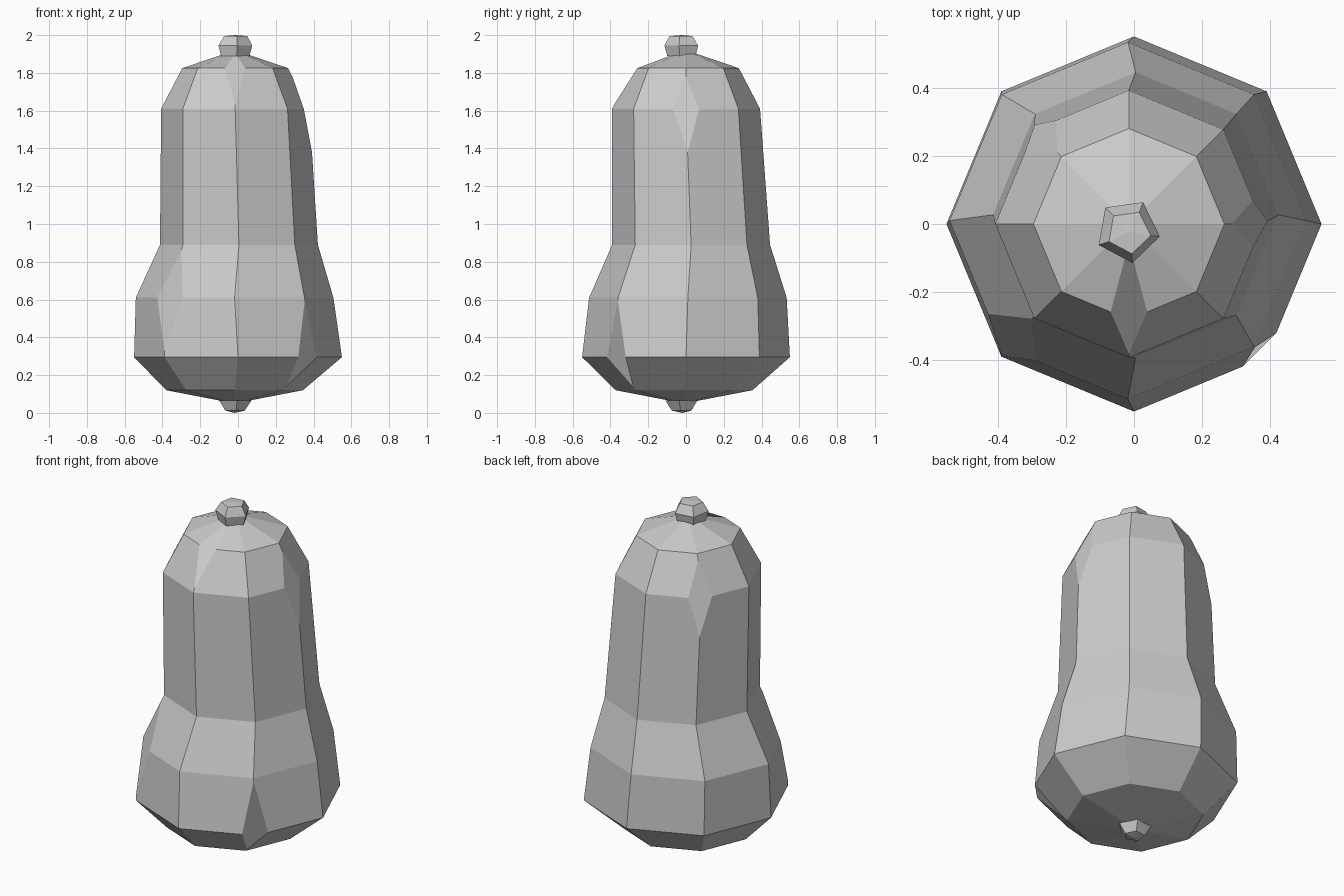
import bpy, bmesh, math
from mathutils import Vector

if "Cube" in bpy.data.objects:
    bpy.data.objects.remove(bpy.data.objects["Cube"])


def lathe(bm, sides, turn, rings, bottom, top):
    """Stack rings (cx, cy, z, radius) and close them with a fan at each end."""
    rows = []
    for cx, cy, z, r in rings:
        row = []
        for i in range(sides):
            a = turn + math.tau * i / sides
            row.append(bm.verts.new((cx + r * math.cos(a), cy + r * math.sin(a), z)))
        rows.append(row)
    for lo, hi in zip(rows, rows[1:]):
        for i in range(sides):
            j = (i + 1) % sides
            bm.faces.new((lo[i], lo[j], hi[j], hi[i]))
    b, t = bm.verts.new(bottom), bm.verts.new(top)
    for i in range(sides):
        j = (i + 1) % sides
        bm.faces.new((b, rows[0][j], rows[0][i]))
        bm.faces.new((t, rows[-1][i], rows[-1][j]))
    return rows


def chip(bm, v, side, down, up):
    """Cut a corner off, using a different depth along each kind of edge."""
    cuts = set()
    for e in list(v.link_edges):
        dz = e.other_vert(v).co.z - v.co.z
        f = side if abs(dz) < 0.01 else (up if dz > 0 else down)
        cuts.add(bmesh.utils.edge_split(e, v, f)[1])
    for f in list(v.link_faces):
        a, b = [w for w in f.verts if w in cuts]
        bmesh.utils.face_split(f, a, b)
    bmesh.ops.dissolve_verts(bm, verts=[v])


def finish(bm, name):
    bmesh.ops.recalc_face_normals(bm, faces=bm.faces)
    me = bpy.data.meshes.new(name)
    bm.to_mesh(me)
    bm.free()
    ob = bpy.data.objects.new(name, me)
    bpy.context.collection.objects.link(ob)
    return ob


# Gourd body with chipped corners
bm = bmesh.new()
rows = lathe(bm, 8, 0, [
    (-0.018, -0.01, 0.12, 0.362),
    (0, 0, 0.295, 0.55),
    (-0.018, 0.01, 0.61, 0.523),
    (0.005, 0.027, 0.89, 0.418),
    (-0.015, 0, 1.61, 0.392),
    (-0.015, 0, 1.825, 0.28)],
    (-0.018, -0.01, 0.05), (-0.015, 0, 1.92))
for ring, corner, side, down, up in [
        (4, 0, 0.25, 0.32, 0.8),
        (4, 3, 0.23, 0.3, 0.85),
        (2, 5, 0.26, 0.9, 0.9),
        (1, 7, 0.18, 0.9, 0.95),
        (5, 6, 0.27, 0.9, 0.8)]:
    chip(bm, rows[ring][corner], side, down, up)
finish(bm, "squash_body")

# Short five-sided stem on top
bm = bmesh.new()
lathe(bm, 5, math.radians(62), [
    (-0.018, -0.02, 1.89, 0.08),
    (-0.018, -0.02, 1.945, 0.095),
    (-0.015, -0.023, 1.995, 0.065)],
    (-0.018, -0.02, 1.88), (-0.015, -0.023, 2.0))
finish(bm, "stem")

# Blossom end nub underneath
bm = bmesh.new()
lathe(bm, 5, math.radians(62), [
    (-0.018, -0.02, 0.012, 0.055),
    (-0.018, -0.02, 0.065, 0.09)],
    (-0.018, -0.02, 0.0), (-0.018, -0.02, 0.075))
finish(bm, "blossom_end")
